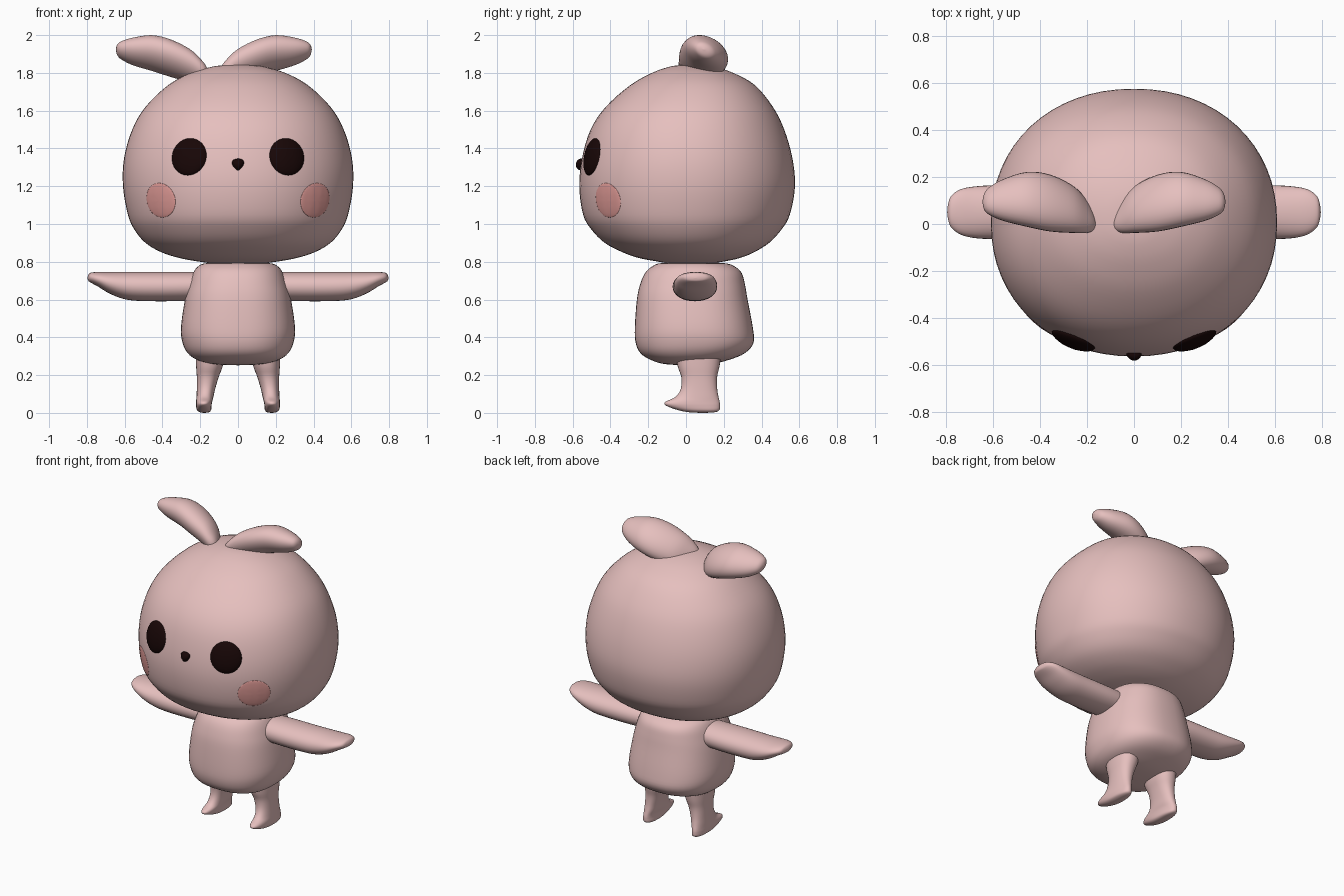
import bpy, bmesh, math
from mathutils import Vector
from mathutils.bvhtree import BVHTree

cube = bpy.data.objects.get("Cube")
if cube:
    bpy.data.objects.remove(cube, do_unlink=True)


def material(name, rgb):
    m = bpy.data.materials.new(name)
    m.use_nodes = True
    m.diffuse_color = (*rgb, 1)
    bsdf = next(n for n in m.node_tree.nodes if n.type == 'BSDF_PRINCIPLED')
    bsdf.inputs["Base Color"].default_value = (*rgb, 1)
    bsdf.inputs["Roughness"].default_value = 0.7
    return m


SKIN = material("dusty pink", (0.79, 0.525, 0.515))
BLUSH = material("cheek pink", (0.78, 0.34, 0.32))
DARK = material("dark brown", (0.009, 0.002, 0.002))


def finish(name, bm, mat):
    bmesh.ops.remove_doubles(bm, verts=bm.verts, dist=1e-5)
    bmesh.ops.recalc_face_normals(bm, faces=bm.faces)
    for f in bm.faces:
        f.smooth = True
    me = bpy.data.meshes.new(name)
    bm.to_mesh(me)
    bm.free()
    me.materials.append(mat)
    ob = bpy.data.objects.new(name, me)
    bpy.context.collection.objects.link(ob)
    return ob


def bridge(bm, rings):
    n = len(rings[0])
    for r, s in zip(rings, rings[1:]):
        for i in range(n):
            j = (i + 1) % n
            bm.faces.new((r[i], r[j], s[j], s[i]))


def smooth_rows(rows, steps):
    """Catmull-Rom interpolation between section rows."""
    out = []
    for k in range(len(rows) - 1):
        p0, p1 = rows[max(k - 1, 0)], rows[k]
        p2, p3 = rows[k + 1], rows[min(k + 2, len(rows) - 1)]
        for s in range(steps):
            t = s / steps
            out.append([b + 0.5 * t * (c - a + t * (2*a - 5*b + 4*c - d + t * (3*(b - c) + d - a)))
                        for a, b, c, d in zip(p0, p1, p2, p3)])
    return out + [rows[-1]]


def power(v, n):
    return math.copysign(abs(v) ** (2 / n), v)


def loft(name, rows, place, n=2.0, skew=0.0, segs=48, steps=4):
    """Rounded sections given as (station, a_min, a_max, b_min, b_max)."""
    bm = bmesh.new()
    rings = []
    for t, a0, a1, b0, b1 in smooth_rows(rows, steps):
        ring = []
        for i in range(segs):
            u = math.tau * i / segs
            a = (a0 + a1) / 2 + (a1 - a0) / 2 * power(math.cos(u), n)
            b = (b0 + b1) / 2 + (b1 - b0) / 2 * power(math.sin(u + skew), n)
            ring.append(bm.verts.new(place(t, a, b)))
        rings.append(ring)
    bridge(bm, rings)
    for end in (rings[0], rings[-1]):
        bm.faces.new(end)
    bmesh.ops.dissolve_degenerate(bm, edges=bm.edges, dist=1e-6)
    return finish(name, bm, SKIN)


def upright(t, a, b):
    return (a, b, t)


# Head: height, half width, front y, back y
head_rows = [(.785, 0, .02, .02), (.79, .12, -.08, .12), (.803, .22, -.16, .21),
             (.82, .31, -.25, .285), (.85, .405, -.335, .36), (.90, .49, -.43, .44),
             (.97, .548, -.5, .505), (1.05, .583, -.545, .55), (1.2, .609, -.565, .577),
             (1.35, .603, -.55, .563), (1.5, .56, -.505, .52), (1.62, .49, -.425, .46),
             (1.735, .37, -.295, .365), (1.8, .25, -.18, .25), (1.832, .14, -.09, .15),
             (1.842, .06, -.025, .07), (1.845, 0, .02, .02)]
head = loft("head", [(z, -w, w, f, b) for z, w, f, b in head_rows], upright, n=2.12, segs=64)

# Body, fuller low at the back
body_rows = [(.252, 0, .02, .02), (.258, .13, -.11, .13), (.28, .215, -.185, .225),
             (.315, .265, -.24, .31), (.37, .293, -.266, .357), (.45, .302, -.271, .354),
             (.6, .281, -.26, .326), (.68, .26, -.243, .312), (.74, .238, -.217, .295),
             (.775, .212, -.18, .258), (.793, .165, -.13, .2), (.8, 0, .03, .03)]
loft("body", [(z, -w, w, f, b) for z, w, f, b in body_rows], upright, n=2.4)

# Limbs and ears: each defined on the model's left, then mirrored
arm_rows = [(.15, -.06, .15, .6, .745), (.3, -.07, .163, .592, .746), (.5, -.07, .165, .592, .746),
            (.6, -.065, .165, .602, .746), (.68, -.06, .16, .632, .746),
            (.74, -.045, .148, .668, .746), (.78, -.015, .12, .69, .742),
            (.793, .02, .085, .7, .73), (.797, .05, .05, .715, .715)]
leg_rows = [(.34, .06, .225, -.06, .19), (.25, .08, .222, -.045, .178),
            (.19, .102, .218, -.025, .165), (.13, .12, .218, -.027, .165),
            (.085, .13, .22, -.055, .172), (.058, .137, .222, -.11, .178),
            (.038, .14, .222, -.105, .18), (.014, .143, .217, -.04, .176),
            (.003, .155, .2, .02, .15), (0, .18, .18, .09, .09)]
ear_rows = [(-.096, .01, .01, 1.79, 1.79), (-.09, -.02, .04, 1.75, 1.83),
            (-.06, -.037, .095, 1.74, 1.872), (0, -.038, .16, 1.75, 1.927),
            (.1, -.032, .21, 1.778, 1.977), (.2, -.012, .222, 1.81, 2.0),
            (.3, .013, .192, 1.84, 1.987), (.36, .038, .158, 1.87, 1.968),
            (.383, .06, .13, 1.893, 1.95), (.391, .095, .095, 1.925, 1.925)]
EAR_MIDDLE = -.128
for side, s in (("left", 1), ("right", -1)):
    loft(side + "_arm", arm_rows, lambda t, a, b: (s * t, a, b), n=2.1, segs=32)
    loft(side + "_leg", leg_rows, lambda t, a, b: (s * a, b, t), n=2.3, segs=32)
    loft(side + "_ear", ear_rows,
         lambda t, a, b: (EAR_MIDDLE + s * (t - EAR_MIDDLE), a, b), skew=-.3, segs=32)

# Face parts: shallow domes laid on the head surface
bm = bmesh.new()
bm.from_mesh(head.data)
surface = BVHTree.FromBMesh(bm)
bm.free()


def dome(name, x, z, rx, rz, height, mat, taper=0.0):
    centre, normal, _, _ = surface.ray_cast(Vector((x, -2, z)), Vector((0, 1, 0)))
    across = Vector((0, 0, 1)).cross(normal).normalized()
    up = normal.cross(across)
    bm = bmesh.new()
    rings = []
    radii = [math.sin(math.pi / 2 * k / 8) for k in range(9)]
    for k, r in enumerate(radii + [1]):
        lift = -.005 if k > 8 else .001 + height * math.sqrt(max(0, 1 - r * r))
        ring = []
        for i in range(32):
            u = math.tau * i / 32
            v = r * math.sin(u)
            p = centre + across * rx * r * math.cos(u) * (1 + taper * v) + up * rz * v
            hit = surface.ray_cast(p + normal, -normal)[0]
            ring.append(bm.verts.new(hit + normal * lift))
        rings.append(ring)
    bridge(bm, rings)
    return finish(name, bm, mat)


for side, s in (("left", 1), ("right", -1)):
    dome(side + "_eye", s * .261, 1.357, .098, .1, .024, DARK)
    dome(side + "_cheek", s * .413, 1.125, .1, .092, .004, BLUSH)
dome("nose", 0, 1.315, .03, .031, .026, DARK, taper=.4)
